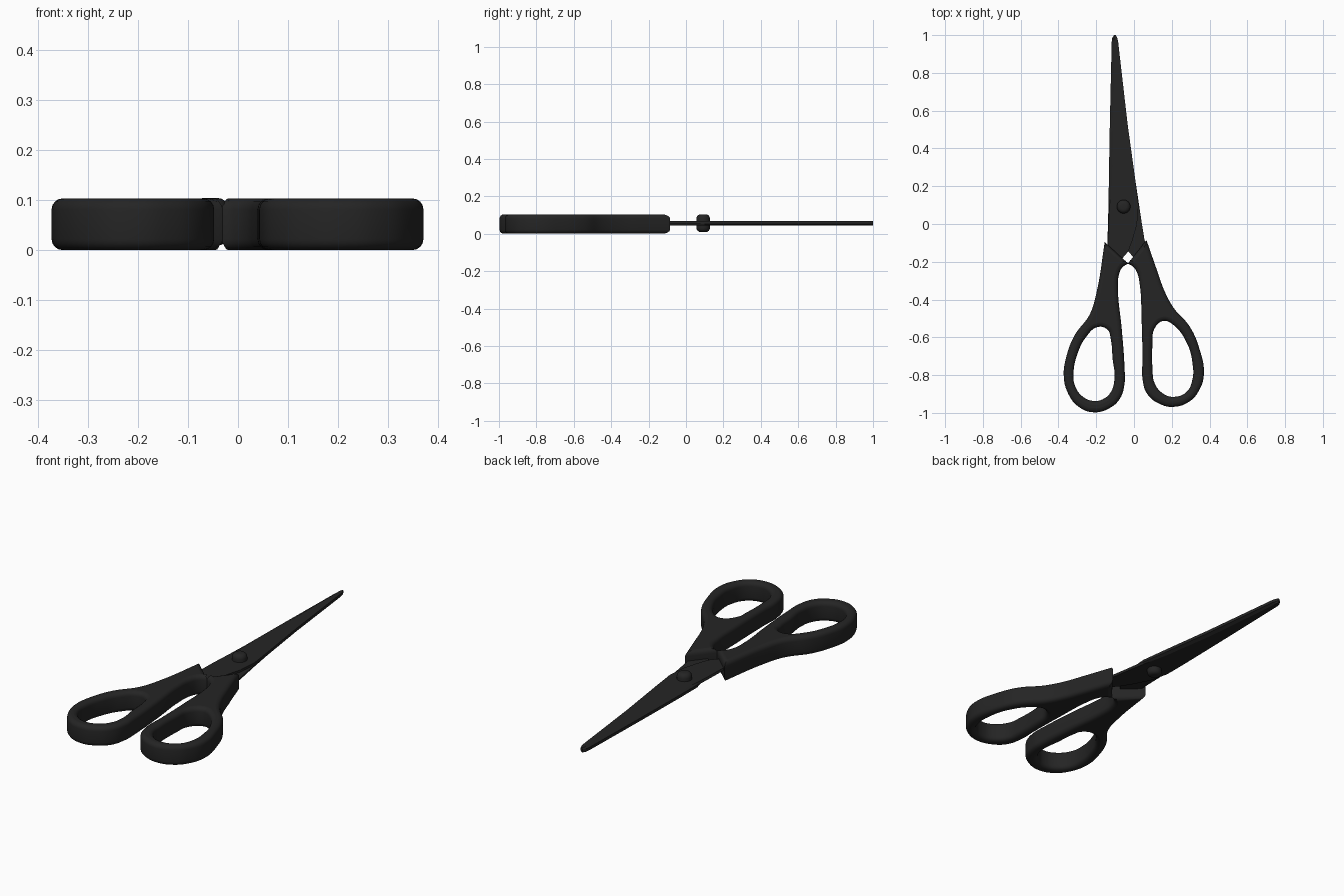
import bpy, bmesh, math

if "Cube" in bpy.data.objects:
    bpy.data.objects.remove(bpy.data.objects["Cube"])

black = bpy.data.materials.new("black")
black.diffuse_color = (0.018, 0.018, 0.018, 1)
black.use_nodes = True
black.node_tree.nodes["Principled BSDF"].inputs["Base Color"].default_value = black.diffuse_color
MID, BEV, HALF = 0.0565, 0.022, 0.0515


def finish(ob, angle=35):
    ob.data.materials.clear()
    ob.data.materials.append(black)
    bpy.ops.object.select_all(action='DESELECT')
    ob.select_set(True)
    bpy.context.view_layer.objects.active = ob
    bpy.ops.object.shade_smooth_by_angle(angle=math.radians(angle))


def handle(name, outer, hole, corners):
    """Filled curve with a finger hole and rounded rims."""
    cu = bpy.data.curves.new(name, 'CURVE')
    cu.dimensions = '2D'
    cu.fill_mode = 'BOTH'
    cu.resolution_u = 6
    cu.extrude = HALF - BEV
    cu.bevel_depth = BEV
    cu.bevel_resolution = 3
    cu.offset = -BEV
    for pts, sharp in ((outer, corners), (hole, ())):
        sp = cu.splines.new('BEZIER')
        sp.use_cyclic_u = True
        sp.bezier_points.add(len(pts) - 1)
        for i, (bp, (x, y)) in enumerate(zip(sp.bezier_points, pts)):
            bp.co = (x, y, 0)
            kind = 'VECTOR' if i in sharp else 'AUTO'
            bp.handle_left_type = bp.handle_right_type = kind
    ob = bpy.data.objects.new(name, cu)
    bpy.context.collection.objects.link(ob)
    ob.location.z = HALF
    bpy.ops.object.select_all(action='DESELECT')
    ob.select_set(True)
    bpy.context.view_layer.objects.active = ob
    bpy.ops.object.convert(target='MESH')
    ob = bpy.context.object
    finish(ob)


def blade(name, rows, z_in, z_out, bevel_left):
    """Lofted blade; rows are (y, left, right, width of ground edge)."""
    bm = bmesh.new()
    z_edge = z_in + (z_out - z_in) * 0.3
    rings = []
    for y, l, r, w in rows:
        if bevel_left:
            sec = [(l, z_in), (l, z_edge), (l + w, z_out), (r, z_out), (r, z_in)]
        else:
            sec = [(r, z_in), (r, z_edge), (r - w, z_out), (l, z_out), (l, z_in)]
        rings.append([bm.verts.new((x, y, z)) for x, z in sec])
    for a, b in zip(rings, rings[1:]):
        for i in range(5):
            j = (i + 1) % 5
            bm.faces.new((a[i], a[j], b[j], b[i]))
    bm.faces.new(rings[0])
    bm.faces.new(rings[-1])
    bmesh.ops.recalc_face_normals(bm, faces=bm.faces)
    me = bpy.data.meshes.new(name)
    bm.to_mesh(me)
    bm.free()
    ob = bpy.data.objects.new(name, me)
    bpy.context.collection.objects.link(ob)
    finish(ob, 15)


# handles
handle("left_handle",
       [(-.155, -.095), (-.2, -.37), (-.235, -.48), (-.315, -.59), (-.36, -.71),
        (-.372, -.80), (-.35, -.895), (-.29, -.97), (-.21, -.997), (-.13, -.975),
        (-.075, -.925), (-.05, -.845), (-.05, -.765), (-.065, -.555),
        (-.085, -.345), (-.08, -.27), (-.06, -.228), (-.03, -.21)],
       [(-.19, -.545), (-.14, -.56), (-.123, -.61), (-.113, -.715), (-.103, -.81),
        (-.12, -.885), (-.16, -.925), (-.21, -.937), (-.27, -.915), (-.312, -.857),
        (-.32, -.783), (-.30, -.69), (-.255, -.6)], (0, 17))
handle("right_handle",
       [(.066, -.085), (.12, -.24), (.166, -.365), (.214, -.45), (.293, -.54),
        (.346, -.66), (.37, -.795), (.345, -.88), (.293, -.94), (.21, -.968),
        (.135, -.952), (.07, -.9), (.045, -.82), (.045, -.715), (.04, -.5),
        (.03, -.317), (.013, -.25), (-.01, -.222), (-.033, -.21)],
       [(.155, -.513), (.203, -.53), (.282, -.635), (.31, -.74), (.31, -.82),
        (.277, -.89), (.208, -.915), (.15, -.895), (.108, -.84), (.098, -.767),
        (.098, -.635), (.108, -.555)], (0, 18))

# crossed blades: the upper belongs to the left handle, the lower to the right
tip = [(1.0, -.106, -.096, .004), (.985, -.115, -.089, .008),
       (.965, -.118, -.084, .012), (.53, -.128, -.034, .02),
       (.24, -.133, .006, .016)]
blade("upper_blade", tip + [
    (.10, -.135, .024, .006), (.0, -.138, .016, .003), (-.08, -.14, -.006, .003),
    (-.145, -.142, -.03, .003), (-.18, -.145, -.06, .003), (-.3, -.16, -.10, .003)],
    MID, MID + .0115, True)
blade("lower_blade", tip + [
    (.10, -.133, .027, .006), (.0, -.11, .042, .003), (-.08, -.07, .055, .003),
    (-.145, -.03, .07, .003), (-.18, .0, .08, .003), (-.3, .05, .12, .003)],
    MID, MID - .0115, False)

# pivot screw
bpy.ops.mesh.primitive_cylinder_add(vertices=32, radius=.036, depth=.095,
                                    location=(-.055, .092, .0565))
screw = bpy.context.object
screw.name = "pivot_screw"
bm = bmesh.new()
bm.from_mesh(screw.data)
rims = [e for e in bm.edges if abs(e.verts[0].co.z - e.verts[1].co.z) < 1e-5]
bmesh.ops.bevel(bm, geom=rims, offset=.022, segments=4, profile=.5, affect='EDGES')
bm.to_mesh(screw.data)
bm.free()
finish(screw)
